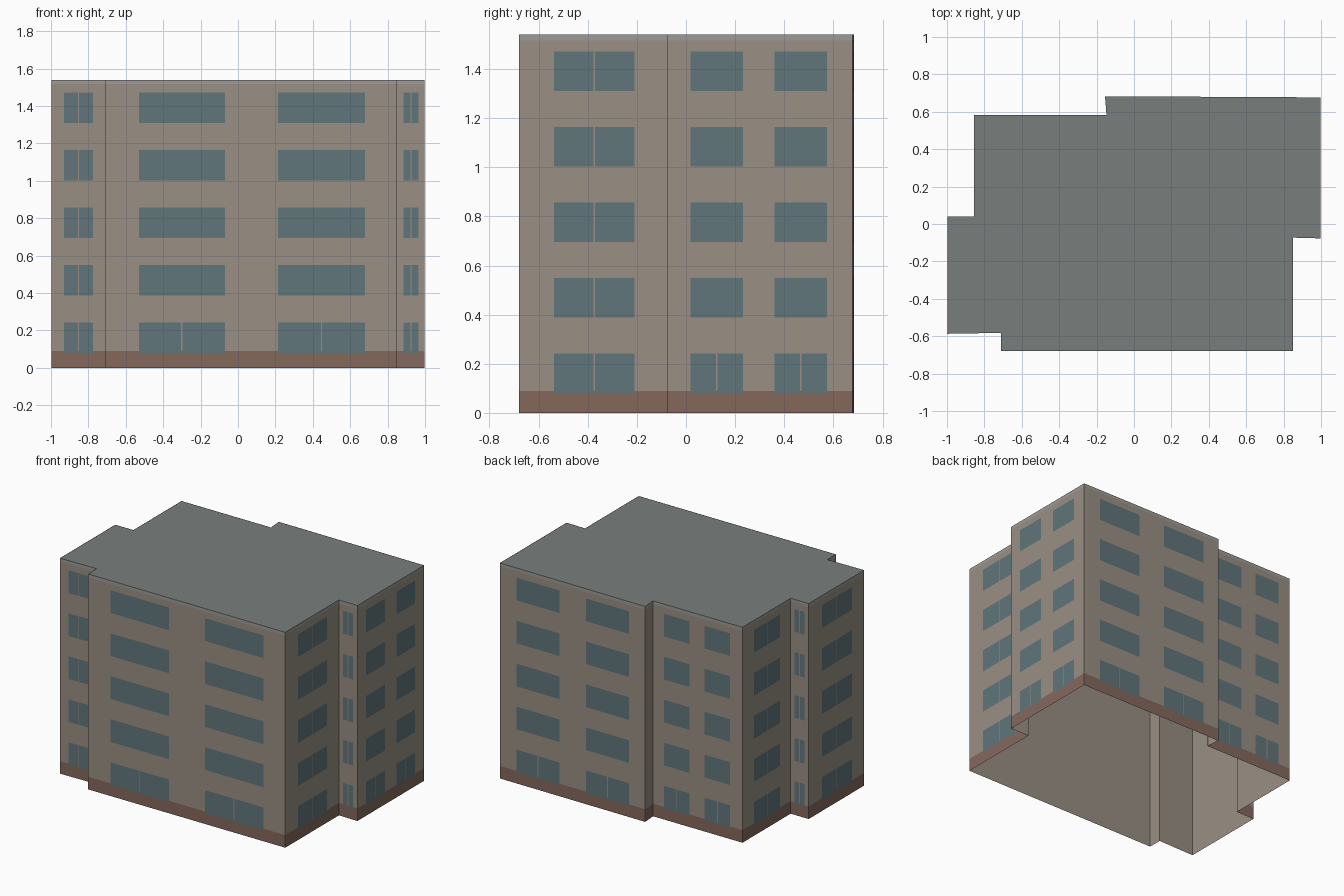
import bpy, bmesh
from mathutils import Vector

if "Cube" in bpy.data.objects:
    bpy.data.objects.remove(bpy.data.objects["Cube"])

HEIGHT = 1.54
FLOORS, FLOOR_STEP, SILL, WIN_H = 5, 0.3075, 0.08, 0.162
GAP = 0.006  # slit between two panes

ONE = [(0.235, 0.775)]
WIDE = [(0.115, 0.41), (0.593, 0.89)]
PAIR = [(0.126, 0.41), (0.58, 0.864)]

# Footprint corners, counter-clockwise, each with the windows of the wall starting there
PLAN = [
    ((-0.71, -0.68), WIDE), ((0.85, -0.68), ONE), ((0.85, -0.073), ONE),
    ((0.998, -0.077), PAIR), ((0.998, 0.677), WIDE), ((-0.155, 0.683), []),
    ((-0.147, 0.583), PAIR), ((-0.855, 0.583), ONE), ((-0.855, 0.039), ONE),
    ((-0.998, 0.039), ONE), ((-0.998, -0.587), ONE), ((-0.71, -0.582), []),
]
CORNERS = [Vector((x, y, 0)) for (x, y), _ in PLAN]
WALLS = [(CORNERS[i], CORNERS[(i + 1) % len(PLAN)], PLAN[i][1]) for i in range(len(PLAN))]


def material(name, color):
    m = bpy.data.materials.new(name)
    m.diffuse_color = (*color, 1)
    m.use_nodes = True
    m.node_tree.nodes["Principled BSDF"].inputs["Base Color"].default_value = m.diffuse_color
    return m


def finish(bm, name, mat):
    bmesh.ops.remove_doubles(bm, verts=bm.verts, dist=1e-5)
    me = bpy.data.meshes.new(name)
    bm.to_mesh(me)
    bm.free()
    me.materials.append(mat)
    ob = bpy.data.objects.new(name, me)
    bpy.context.collection.objects.link(ob)
    return ob


def panel(bm, a, b, s0, s1, z0, z1, off):
    """Upright rectangle on wall a-b, from distance s0 to s1, lifted outward by off."""
    d = (b - a).normalized()
    n = Vector((d.y, -d.x, 0)) * off
    pts = [a + d * s + n + Vector((0, 0, z))
           for s, z in ((s0, z0), (s1, z0), (s1, z1), (s0, z1))]
    bm.faces.new([bm.verts.new(p) for p in pts])


def band(name, z0, z1, off, mat):
    bm = bmesh.new()
    for a, b, _ in WALLS:
        panel(bm, a, b, 0, (b - a).length, z0, z1, off)
    return finish(bm, name, mat)


# Open-bottomed wall shell, base band and top trim
band("walls", 0, HEIGHT, 0, material("plaster", (0.32, 0.275, 0.23)))
band("base_band", 0, 0.09, 0.001, material("brick", (0.23, 0.14, 0.108)))
band("top_trim", 1.517, HEIGHT, 0.001, material("trim", (0.34, 0.33, 0.31)))

# Flat roof
bm = bmesh.new()
bm.faces.new([bm.verts.new(c + Vector((0, 0, HEIGHT))) for c in CORNERS])
finish(bm, "roof", material("roofing", (0.19, 0.21, 0.2)))

# Windows: ground floor and single-window walls have two panes
bm = bmesh.new()
for a, b, wins in WALLS:
    length = (b - a).length
    for floor in range(FLOORS):
        z = SILL + floor * FLOOR_STEP
        for f0, f1 in wins:
            s0, s1 = f0 * length, f1 * length
            mid = (s0 + s1) / 2
            if floor == 0 or wins is ONE:
                spans = [(s0, mid - GAP / 2), (mid + GAP / 2, s1)]
            else:
                spans = [(s0, s1)]
            for p, q in spans:
                panel(bm, a, b, p, q, z, z + WIN_H, 0.002)
finish(bm, "windows", material("glass", (0.12, 0.18, 0.2)))
